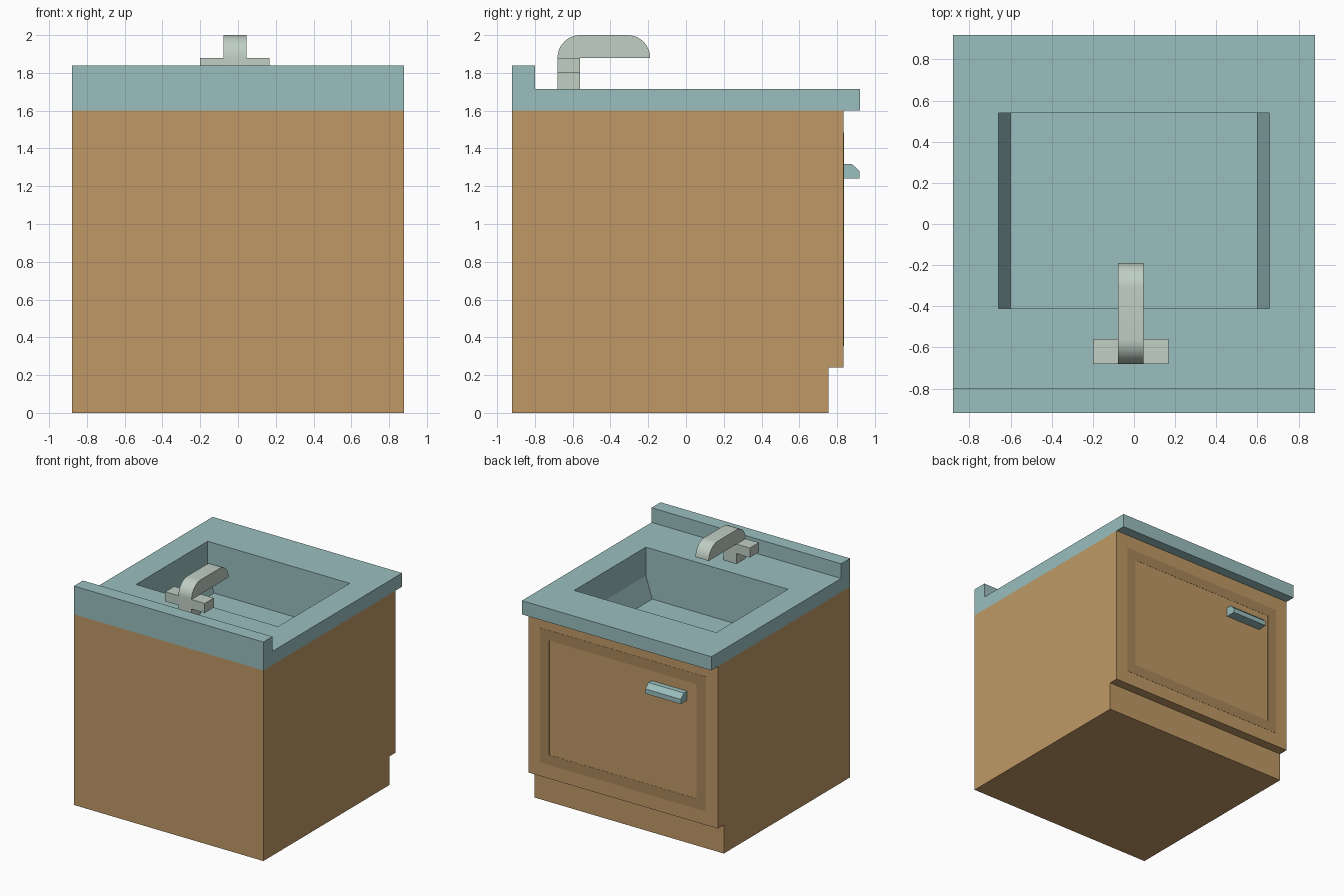
import bpy, bmesh, math

if "Cube" in bpy.data.objects:
    bpy.data.objects.remove(bpy.data.objects["Cube"])


def material(name, rgb):
    m = bpy.data.materials.new(name)
    m.diffuse_color = (*[(c / 255) ** 2.2 for c in rgb], 1)
    m.use_nodes = True
    m.node_tree.nodes["Principled BSDF"].inputs["Base Color"].default_value = m.diffuse_color
    return m


WOOD = material("wood", (190, 152, 102))
TRIM = material("dark_wood", (168, 134, 90))
TEAL = material("teal_stone", (153, 189, 189))
METAL = material("pale_metal", (190, 205, 195))


def prism(name, axis, profile, lo, hi, mat, open_top=False):
    """Extrude a (u, z) profile along x or y; open_top drops the highest face and faces inward."""
    bm = bmesh.new()
    place = (lambda u, z, t: (t, u, z)) if axis == "x" else (lambda u, z, t: (u, t, z))
    a, b = [[bm.verts.new(place(u, z, t)) for u, z in profile] for t in (lo, hi)]
    bm.faces.new(a)
    bm.faces.new(b[::-1])
    n = len(profile)
    for i in range(n):
        j = (i + 1) % n
        bm.faces.new((a[i], b[i], b[j], a[j]))
    bmesh.ops.recalc_face_normals(bm, faces=bm.faces[:])
    if open_top:
        top = max(bm.faces, key=lambda f: f.calc_center_median().z)
        bmesh.ops.delete(bm, geom=[top], context="FACES_ONLY")
        bmesh.ops.reverse_faces(bm, faces=bm.faces[:])
    mesh = bpy.data.meshes.new(name)
    bm.to_mesh(mesh)
    bm.free()
    mesh.materials.append(mat)
    ob = bpy.data.objects.new(name, mesh)
    bpy.context.collection.objects.link(ob)
    return ob


def rect(u0, u1, z0, z1):
    return [(u0, z0), (u1, z0), (u1, z1), (u0, z1)]


# Cabinet body with toe kick, top left open under the counter
cabinet = prism("cabinet", "x", [(-.92, 0), (.755, 0), (.755, .24), (.835, .24),
                                 (.835, 1.6), (-.92, 1.6)], -.88, .88, WOOD, open_top=True)
cabinet.data.flip_normals()

# Counter with backsplash and a through opening
counter = prism("countertop", "x", [(-.92, 1.6), (.92, 1.6), (.92, 1.715), (-.8, 1.715),
                                    (-.8, 1.838), (-.92, 1.838)], -.88, .88, TEAL)
cutter = prism("basin_cutter", "y", rect(-.66, .66, 1.5, 1.8), -.41, .54, TEAL)
cutter.hide_render = True
cutter.hide_set(True)
cut = counter.modifiers.new("basin_opening", "BOOLEAN")
cut.operation = "DIFFERENCE"
cut.solver = "EXACT"
cut.object = cutter

# Basin with tapered lower side walls
prism("basin", "y", [(-.66, 1.6), (-.66, 1.475), (-.6, 1.295), (.6, 1.295),
                     (.66, 1.475), (.66, 1.6)], -.41, .54, TEAL, open_top=True)

# Darker frame on the door
X, Z0, Z1, W = .77, .355, 1.485, .085
for name, x0, x1, z0, z1 in (("left", -X, W - X, Z0, Z1), ("right", X - W, X, Z0, Z1),
                             ("bottom", W - X, X - W, Z0, Z0 + W),
                             ("top", W - X, X - W, Z1 - W, Z1)):
    prism("door_trim_" + name, "y", rect(x0, x1, z0, z1), .833, .8365, TRIM)

# Door handle with chamfered top
prism("door_handle", "x", [(.835, 1.24), (.918, 1.24), (.918, 1.28), (.878, 1.318),
                           (.835, 1.318)], -.595, -.265, TEAL)

# Faucet: column and spout with rounded ends, plus cross bar
R, N = .12, 12
arc = [(R * math.cos(math.pi / 2 * i / N), R * math.sin(math.pi / 2 * i / N)) for i in range(N + 1)]
spout = [(-.68, 1.715), (-.56, 1.715), (-.56, 1.88)]
spout += [(-.31 + c, 1.88 + s) for c, s in arc]
spout += [(-.56 - c, 1.88 + s) for c, s in arc[::-1]]
faucet = prism("faucet_spout", "x", spout, -.077, .045, METAL)
bpy.context.view_layer.objects.active = faucet
faucet.select_set(True)
bpy.ops.object.shade_smooth_by_angle(angle=math.radians(30))
for name, x0, x1 in (("left", -.2, -.077), ("right", .045, .167)):
    prism("faucet_tap_" + name, "x", rect(-.68, -.56, 1.8, 1.88), x0, x1, METAL)
